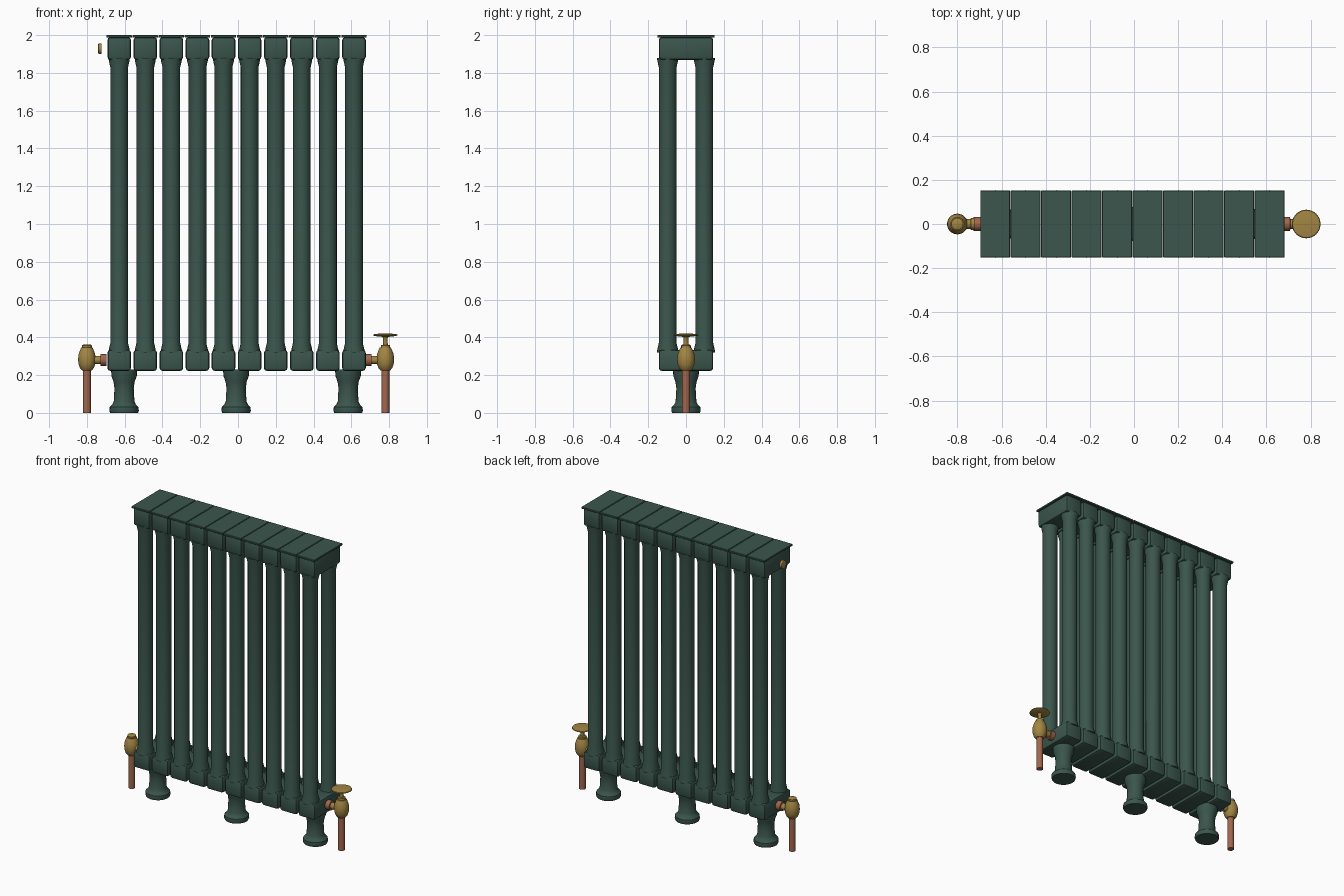
import bpy, bmesh, math
from mathutils import Matrix, Vector

if "Cube" in bpy.data.objects:
    bpy.data.objects.remove(bpy.data.objects["Cube"])


def material(name, rgb):
    m = bpy.data.materials.new(name)
    m.diffuse_color = (*rgb, 1)
    m.use_nodes = True
    m.node_tree.nodes["Principled BSDF"].inputs["Base Color"].default_value = m.diffuse_color
    return m


GREEN = material("dark green enamel", (0.043, 0.092, 0.074))
BRASS = material("brass", (0.36, 0.235, 0.055))
COPPER = material("copper", (0.36, 0.135, 0.075))


def finish(name, bm, mat):
    bmesh.ops.recalc_face_normals(bm, faces=bm.faces)
    mesh = bpy.data.meshes.new(name)
    bm.to_mesh(mesh)
    bm.free()
    mesh.materials.append(mat)
    ob = bpy.data.objects.new(name, mesh)
    bpy.context.collection.objects.link(ob)
    bpy.context.view_layer.objects.active = ob
    ob.select_set(True)
    bpy.ops.object.shade_smooth_by_angle(angle=math.radians(35))
    ob.select_set(False)
    return ob


def lathe(name, profile, loc, mat, sides=24, along_x=False):
    """Turn (radius, height) points about z, or about x when along_x is set."""
    bm = bmesh.new()
    rings = []
    for r, h in profile:
        ring = []
        for k in range(sides):
            a = math.tau * k / sides
            c, s = r * math.cos(a), r * math.sin(a)
            p = Vector((h, c, s) if along_x else (c, s, h))
            ring.append(bm.verts.new(p + Vector(loc)))
        rings.append(ring)
    for a, b in zip(rings, rings[1:]):
        for k in range(sides):
            j = (k + 1) % sides
            bm.faces.new((a[k], a[j], b[j], b[k]))
    bm.faces.new(rings[0])
    bm.faces.new(rings[-1])
    return finish(name, bm, mat)


def box(name, size, loc, mat, bevel, segments=2):
    bm = bmesh.new()
    bmesh.ops.create_cube(bm, size=1, matrix=Matrix.Translation(loc) @ Matrix.Diagonal((*size, 1)))
    bmesh.ops.bevel(bm, geom=bm.edges[:], offset=bevel, segments=segments,
                    profile=0.5, affect='EDGES')
    return finish(name, bm, mat)


# Ten radiator sections: two headers, a cap plate and two columns each
COLUMN = [(0.056, 0.32), (0.055, 0.335), (0.047, 0.37),
          (0.047, 1.83), (0.055, 1.865), (0.056, 1.88)]
for i in range(10):
    x = -0.629 + 0.1381 * i
    box(f"bottom_header_{i}", (0.125, 0.288, 0.112), (x, 0, 0.278), GREEN, 0.016)
    box(f"top_header_{i}", (0.125, 0.288, 0.12), (x, 0, 1.929), GREEN, 0.016)
    box(f"cap_plate_{i}", (0.1345, 0.304, 0.013), (x, 0, 1.9935), GREEN, 0.002, 1)
    for side, y in (("front", -0.097), ("back", 0.097)):
        lathe(f"{side}_column_{i}", COLUMN, (x, y, 0), GREEN)

# Three turned feet
FOOT = [(0.074, 0), (0.078, 0.012), (0.076, 0.03), (0.062, 0.045), (0.055, 0.06),
        (0.051, 0.13), (0.056, 0.165), (0.067, 0.195), (0.069, 0.23)]
for name, x in (("left", -0.603), ("middle", -0.01), ("right", 0.583)):
    lathe(f"{name}_foot", FOOT, (x, 0, 0), GREEN)

# Valves: pipe, rounded body, neck and union nut at each end
BODY = [(0.026, 0.225), (0.037, 0.238), (0.044, 0.258), (0.047, 0.283),
        (0.044, 0.31), (0.036, 0.332), (0.03, 0.345)]
for name, x, d in (("left", -0.80, 1), ("right", 0.78, -1)):
    lathe(f"{name}_pipe", [(0.021, 0), (0.021, 0.24)], (x, 0, 0), COPPER)
    lathe(f"{name}_valve_body", BODY, (x, 0, 0), BRASS)
    lathe(f"{name}_valve_neck", [(0.022, 0), (0.022, d * 0.085)], (x, 0, 0.28), BRASS, along_x=True)
    lathe(f"{name}_union_nut", [(0.022, d * 0.06), (0.022, d * 0.072), (0.031, d * 0.073),
                                (0.031, d * 0.105)], (x, 0, 0.28), COPPER, along_x=True)

# Left valve cap
lathe("valve_cap", [(0.03, 0.33), (0.03, 0.34), (0.025, 0.342), (0.027, 0.345),
                    (0.027, 0.357), (0.02, 0.361)], (-0.80, 0, 0), BRASS)

# Right valve bonnet, stem and handwheel
lathe("valve_bonnet", [(0.024, 0.335), (0.024, 0.358), (0.013, 0.36), (0.012, 0.395),
                       (0.018, 0.408)], (0.78, 0, 0), BRASS)
lathe("handwheel", [(0.02, 0.403), (0.058, 0.407), (0.065, 0.411), (0.062, 0.416),
                    (0.03, 0.42)], (0.78, 0, 0), BRASS)

# Air vent beside the upper left header
lathe("air_vent", [(0.022, -0.741), (0.027, -0.738), (0.027, -0.722)], (0, 0, 1.928), BRASS,
      along_x=True)
